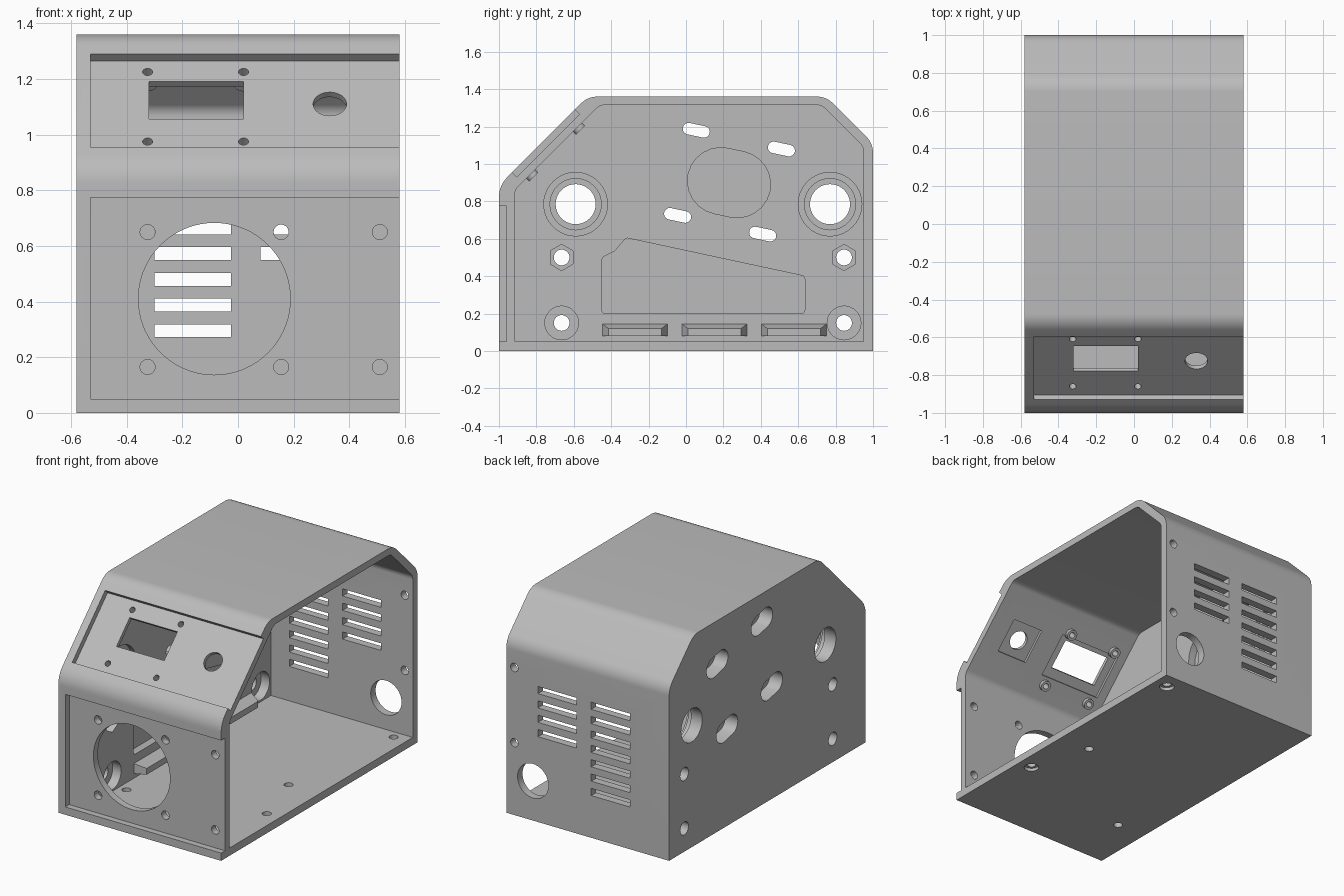
import bpy, bmesh, math
from mathutils import Matrix, Vector

if "Cube" in bpy.data.objects:
    bpy.data.objects.remove(bpy.data.objects["Cube"], do_unlink=True)

grey = bpy.data.materials.new("light_grey_plastic")
grey.use_nodes = True
colour = (0.5, 0.5, 0.5, 1)
grey.diffuse_color = colour
grey.node_tree.nodes["Principled BSDF"].inputs["Base Color"].default_value = colour


# Drawing planes: two drawing directions, a depth direction and an origin
def plane(u, v, w, origin=(0, 0, 0)):
    m = Matrix((u, v, w)).transposed().to_4x4()
    m.translation = Vector(origin)
    return m


X, Y, Z = (1, 0, 0), (0, 1, 0), (0, 0, 1)
s = math.sqrt(0.5)
SIDE = plane(Y, Z, X)
FRONT = plane(X, Z, Y)
FLOOR = plane(X, Y, Z)
SLOPE = plane(X, (0, s, s), (0, s, -s), (0, -0.7625, 1.1225))


# Flat outlines
def rect(u0, u1, v0, v1):
    return [(u0, v0), (u1, v0), (u1, v1), (u0, v1)]


def disc(u, v, r, n=40, turn=0.0):
    return [(u + r * math.cos(turn + math.tau * i / n),
             v + r * math.sin(turn + math.tau * i / n)) for i in range(n)]


def slot(u, v, half, r, tilt=-12):
    a, pts = math.radians(tilt), []
    for end, start in ((1, -90), (-1, 90)):
        for i in range(13):
            t = math.radians(start + 15 * i) + a
            pts.append((u + end * half * math.cos(a) + r * math.cos(t),
                        v + end * half * math.sin(a) + r * math.sin(t)))
    return pts


def rounded(corners, radii, steps=8):
    pts = []
    for i, c in enumerate(corners):
        p, r = Vector(c), radii[i]
        if not r:
            pts.append(p)
            continue
        a = (Vector(corners[i - 1]) - p).normalized()
        b = (Vector(corners[(i + 1) % len(corners)]) - p).normalized()
        half = a.angle(b) / 2
        centre = p + (a + b).normalized() * r / math.sin(half)
        start = p + a * r / math.tan(half) - centre
        end = p + b * r / math.tan(half) - centre
        sweep = start.angle_signed(end)
        for k in range(steps + 1):
            pts.append(centre + Matrix.Rotation(-sweep * k / steps, 2) @ start)
    return pts


# Solids made of extruded outlines: (plane, outline, depth from, depth to)
def solid(name, prisms):
    bm = bmesh.new()
    for frame, outline, d0, d1 in prisms:
        low = [bm.verts.new(frame @ Vector((p[0], p[1], d0))) for p in outline]
        high = [bm.verts.new(frame @ Vector((p[0], p[1], d1))) for p in outline]
        bm.faces.new(low)
        bm.faces.new(high[::-1])
        for i in range(len(low)):
            j = (i + 1) % len(low)
            bm.faces.new((low[j], low[i], high[i], high[j]))
    bmesh.ops.recalc_face_normals(bm, faces=bm.faces)
    mesh = bpy.data.meshes.new(name)
    bm.to_mesh(mesh)
    bm.free()
    mesh.materials.append(grey)
    obj = bpy.data.objects.new(name, mesh)
    bpy.context.scene.collection.objects.link(obj)
    return obj


def cut(obj, prisms):
    cutter = solid("cutter", prisms)
    cutter.hide_render = True
    mod = obj.modifiers.new("cut", "BOOLEAN")
    mod.operation, mod.solver, mod.object = "DIFFERENCE", "EXACT", cutter
    bpy.context.view_layer.update()
    graph = bpy.context.evaluated_depsgraph_get()
    mesh = bpy.data.meshes.new_from_object(obj.evaluated_get(graph))
    obj.modifiers.clear()
    obj.data = mesh
    bpy.data.objects.remove(cutter, do_unlink=True)


def finish(obj):
    bpy.ops.object.select_all(action="DESELECT")
    obj.select_set(True)
    bpy.context.view_layer.objects.active = obj
    bpy.ops.object.shade_smooth_by_angle(angle=math.radians(30))


# Shell with one thick closed side and one open side
outer = rounded([(-1, 0), (1, 0), (1, 1.11), (0.75, 1.36), (-0.525, 1.36), (-1, 0.885)],
                [0, 0, 0.12, 0.12, 0.12, 0.15])
inner = rounded([(-0.915, 0.05), (0.95, 0.05), (0.95, 1.09), (0.725, 1.315),
                 (-0.461, 1.315), (-0.915, 0.861)], [0, 0, 0.06, 0.06, 0.06, 0.06])
WALL = -0.43
shell = solid("enclosure_shell", [(SIDE, outer, -0.58, 0.58)])
cut(shell, [(SIDE, inner, WALL, 0.7)])

# Panel recesses in the front and the slope
cut(shell, [(FRONT, rect(-0.53, 0.7, 0.05, 0.775), -1.2, -0.96)])
cut(shell, [(SLOPE, rect(-0.53, 0.7, -0.237, 0.237), -0.1, 0.035)])

# Pockets inside the thick wall and behind the sloped panel
big = [(-0.59, 0.785), (0.77, 0.785)]
nuts = [(-0.665, 0.5), (0.845, 0.5)]
screws = [(-0.665, 0.15), (0.845, 0.15)]
slots = [(0.055, 1.18), (0.51, 1.08), (-0.045, 0.725), (0.41, 0.625)]
tray = rounded([(-0.45, 0.2), (0.635, 0.2), (0.635, 0.4), (-0.32, 0.605),
                (-0.38, 0.535), (-0.45, 0.5)], [0.02, 0.02, 0.02, 0.02, 0.03, 0.03])
pockets = [(SIDE, disc(u, v, 0.17), WALL - 0.03, -0.3) for u, v in big]
pockets += [(SIDE, disc(u, v, 0.07, 6, math.pi / 2), WALL - 0.06, -0.3) for u, v in nuts]
pockets += [(SIDE, disc(u, v, 0.09), WALL - 0.06, -0.3) for u, v in screws]
pockets += [(SIDE, slot(u, v, 0.045, 0.065), -0.7, -0.49) for u, v in slots]
pockets += [(SIDE, tray, WALL - 0.05, -0.3),
            (SIDE, slot(0.23, 0.9, 0.045, 0.178), WALL - 0.05, -0.3),
            (SLOPE, rect(-0.37, 0.07, -0.12, 0.16), 0.06, 0.2),
            (SLOPE, rect(0.22, 0.44, -0.09, 0.13), 0.06, 0.2)]
cut(shell, pockets)
cut(shell, [(SIDE, disc(u, v, 0.137), WALL - 0.07, -0.3) for u, v in big])

# Holes through the closed side
holes = [(SIDE, disc(u, v, 0.107), -0.7, -0.3) for u, v in big]
holes += [(SIDE, disc(u, v, 0.042), -0.7, -0.3) for u, v in nuts + screws]
holes += [(SIDE, slot(u, v, 0.042, 0.031), -0.7, -0.3) for u, v in slots]

# Fan opening and screw holes in the front
holes.append((FRONT, disc(-0.085, 0.41, 0.273, 72), -1.1, -0.85))
holes += [(FRONT, disc(u, v, 0.027, 24), -1.1, -0.85)
          for u in (-0.325, 0.155, 0.51) for v in (0.165, 0.65)]

# Display window and knob hole in the slope
display_screws = [(u, v) for u in (-0.325, 0.02) for v in (-0.173, 0.181)]
holes += [(SLOPE, rect(-0.32, 0.02, -0.059, 0.131), -0.05, 0.15),
          (SLOPE, disc(0.33, 0.018, 0.06), -0.05, 0.15)]
holes += [(SLOPE, disc(u, v, 0.018, 20), -0.05, 0.15) for u, v in display_screws]

# Vents, cable hole and screw holes in the back
for row in range(7):
    z = 0.272 + 0.0925 * row
    holes.append((FRONT, rect(-0.3, -0.025, z, z + 0.046), 0.9, 1.1))
    if row > 2:
        holes.append((FRONT, rect(0.08, 0.355, z, z + 0.046), 0.9, 1.1))
holes.append((FRONT, disc(0.39, 0.255, 0.11), 0.9, 1.1))
holes += [(FRONT, disc(0.523, v, 0.027, 24), 0.9, 1.1) for v in (0.466, 0.95)]

# Screw holes in the floor, the outer ones with wide heads
heads = [(0.485, -0.4), (0.485, 0.89)]
holes += [(FLOOR, disc(u, v, 0.027, 24), -0.1, 0.1)
          for u, v in heads + [(-0.375, -0.6), (0.36, 0)]]
cut(shell, [(FLOOR, disc(u, v, 0.045, 24), -0.1, 0.02) for u, v in heads])
cut(shell, holes)
finish(shell)

# Hollow posts behind the display
posts = solid("display_posts", [(SLOPE, disc(u, v, 0.034, 24), 0.06, 0.1)
                                for u, v in display_screws])
cut(posts, [(SLOPE, disc(u, v, 0.018, 20), 0, 0.2) for u, v in display_screws])
finish(posts)

# Cable ledges along the bottom of the closed side, with sloped ends
for n, start in enumerate((-0.45, -0.025, 0.4)):
    ledge = solid("cable_ledge_%d" % (n + 1),
                  [(SIDE, rect(start, start + 0.355, 0.08, 0.148), WALL - 0.01, WALL + 0.07)])
    mid = start + 0.1775
    for vert in ledge.data.vertices:
        if vert.co.x > WALL:
            vert.co.y += 0.035 if vert.co.y < mid else -0.035
            vert.co.z = min(vert.co.z, 0.12)
